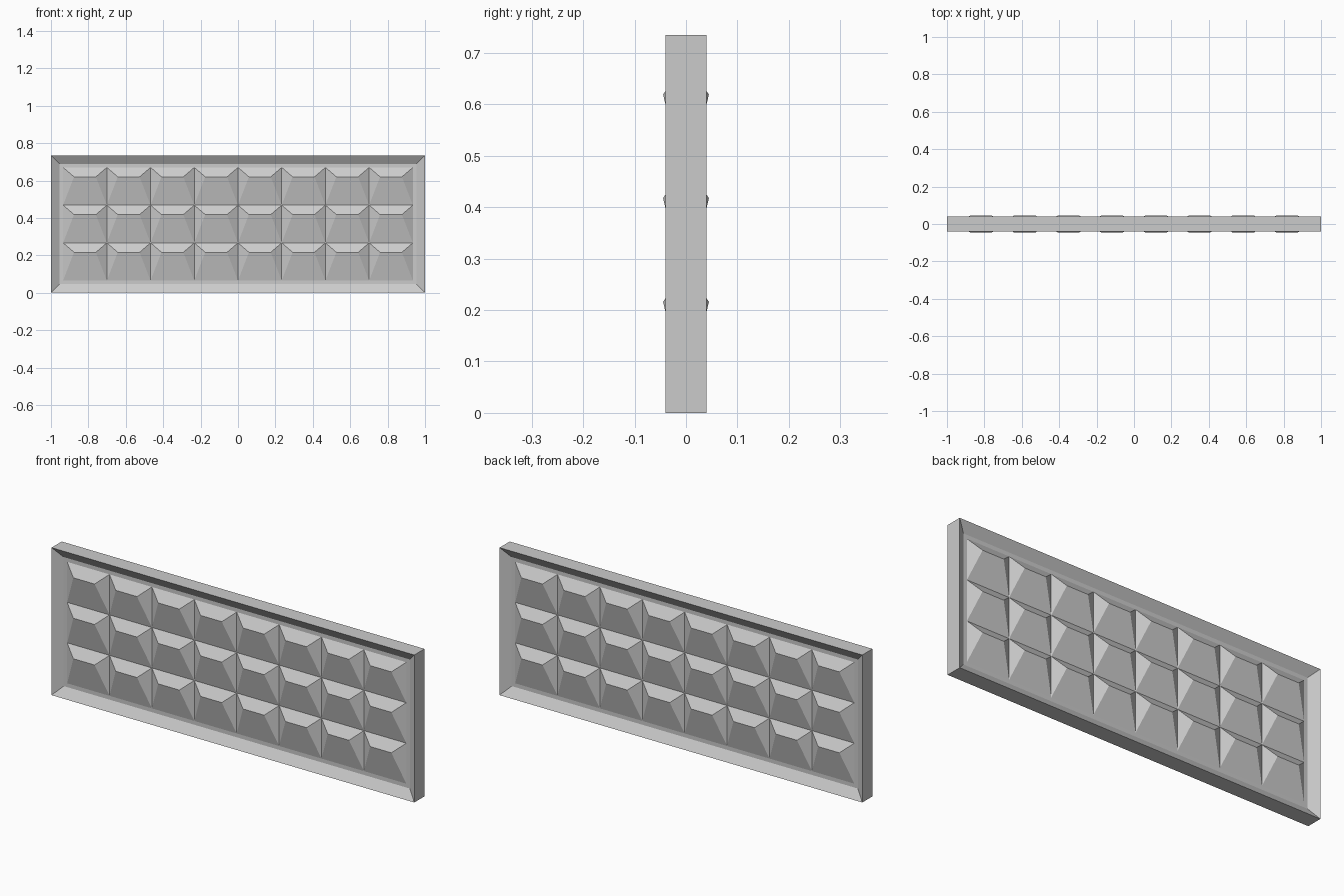
import bpy
import bmesh

cube = bpy.data.objects.get("Cube")
if cube:
    bpy.data.objects.remove(cube, do_unlink=True)

# Overall sizes
W, H, T = 2.0, 0.735, 0.04        # width, height, half thickness
RIM = 0.065                       # width of the sloped rim
FLOOR, PEAK = 0.01, 0.0445        # depth of the recess, reach of the ridges
COLS, ROWS = 8, 3

grey = bpy.data.materials.new("light_grey")
grey.use_nodes = True
colour = (0.6, 0.6, 0.6, 1)
grey.diffuse_color = colour
grey.node_tree.nodes["Principled BSDF"].inputs["Base Color"].default_value = colour


def make_object(name, bm):
    bmesh.ops.remove_doubles(bm, verts=bm.verts, dist=0.0001)
    bmesh.ops.recalc_face_normals(bm, faces=bm.faces)
    mesh = bpy.data.meshes.new(name)
    bm.to_mesh(mesh)
    bm.free()
    mesh.materials.append(grey)
    obj = bpy.data.objects.new(name, mesh)
    bpy.context.collection.objects.link(obj)


# Slab with a sloped rim around a recess on both broad sides
bm = bmesh.new()
bmesh.ops.create_cube(bm, size=1)
for v in bm.verts:
    v.co = (v.co.x * W, v.co.y * 2 * T, (v.co.z + 0.5) * H)
bm.normal_update()
broad = [f for f in bm.faces if abs(f.normal.y) > 0.9]
bmesh.ops.inset_individual(bm, faces=broad, thickness=RIM, depth=FLOOR - T)
make_object("frame", bm)


# Hipped wedges: four base corners rising to an off-centre ridge
def add_wedge(bm, x, z, w, h, side):
    def vert(px, py, pz):
        return bm.verts.new((px, side * py, pz))
    a, b = vert(x, FLOOR, z), vert(x + w, FLOOR, z)
    c, d = vert(x + w, FLOOR, z + h), vert(x, FLOOR, z + h)
    ridge_z = z + h * 0.75
    left = vert(x + w * 0.25, PEAK, ridge_z)
    right = vert(x + w * 0.75, PEAK, ridge_z)
    for corners in ((a, b, right, left), (b, c, right),
                    (c, d, left, right), (d, a, left)):
        face = bm.faces.new(corners)
        if face.normal.y * side < 0:
            face.normal_flip()


cell_w = (W - 2 * RIM) / COLS
cell_h = (H - 2 * RIM) / ROWS
for name, side in (("front_wedges", -1), ("back_wedges", 1)):
    bm = bmesh.new()
    for i in range(COLS):
        for j in range(ROWS):
            add_wedge(bm, -W / 2 + RIM + i * cell_w, RIM + j * cell_h,
                      cell_w, cell_h, side)
    bm.normal_update()
    make_object(name, bm)
    # Keep the open sheets facing outward
    mesh = bpy.data.objects[name].data
    if mesh.polygons[0].normal.y * side < 0:
        mesh.flip_normals()
